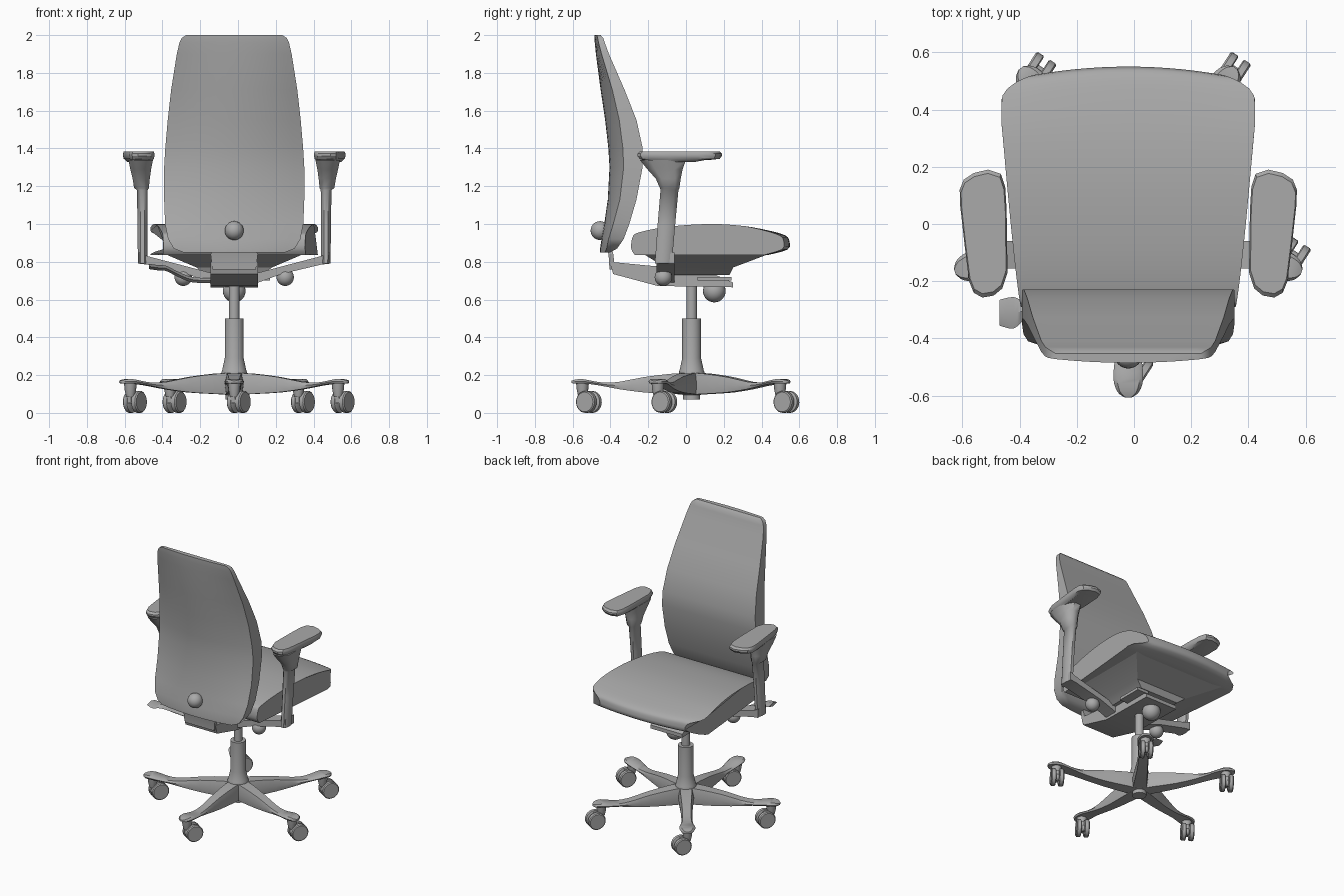
import bpy, bmesh, math
from mathutils import Vector

if "Cube" in bpy.data.objects:
    bpy.data.objects.remove(bpy.data.objects["Cube"])

CX, CY = -0.02, 0.03          # chair centreline and column position
grey = bpy.data.materials.new("mid_grey")
grey.diffuse_color = (0.40, 0.40, 0.40, 1)
grey.use_nodes = True
grey.node_tree.nodes["Principled BSDF"].inputs["Base Color"].default_value = grey.diffuse_color


def finish(name, bm, angle=35):
    bmesh.ops.remove_doubles(bm, verts=bm.verts, dist=1e-5)
    bmesh.ops.recalc_face_normals(bm, faces=bm.faces)
    me = bpy.data.meshes.new(name)
    bm.to_mesh(me)
    bm.free()
    me.materials.append(grey)
    ob = bpy.data.objects.new(name, me)
    ob.location.x = CX
    bpy.context.collection.objects.link(ob)
    bpy.ops.object.select_all(action='DESELECT')
    ob.select_set(True)
    bpy.context.view_layer.objects.active = ob
    bpy.ops.object.shade_smooth_by_angle(angle=math.radians(angle))
    return ob


def loft(name, rings, angle=35):
    """Skin a list of equal-length closed rings and cap both ends."""
    bm = bmesh.new()
    vs = [[bm.verts.new(p) for p in r] for r in rings]
    n = len(rings[0])
    for a, b in zip(vs, vs[1:]):
        for i in range(n):
            j = (i + 1) % n
            bm.faces.new((a[i], a[j], b[j], b[i]))
    bm.faces.new(vs[0])
    bm.faces.new(vs[-1])
    return finish(name, bm, angle)


def lathe(name, prof, centre, axis=(0, 0, 1), n=32):
    """Turned part: prof is (radius, distance along axis)."""
    q = Vector((0, 0, 1)).rotation_difference(Vector(axis))
    c = Vector(centre)
    return loft(name, [[c + q @ Vector((r * math.cos(a), r * math.sin(a), h))
                        for a in (2 * math.pi * i / n for i in range(n))]
                       for r, h in prof])


def ball(name, centre, r):
    bm = bmesh.new()
    bmesh.ops.create_uvsphere(bm, u_segments=24, v_segments=14, radius=r)
    bmesh.ops.translate(bm, verts=bm.verts, vec=centre)
    return finish(name, bm, 60)


def rect(x0, x1, y0, y1, z):
    return [(x0, y0, z), (x1, y0, z), (x1, y1, z), (x0, y1, z)]


def smooth(pts, per=4):
    """Catmull-Rom resampling of an open list of tuples."""
    out = []
    for i in range(len(pts) - 1):
        p = [Vector(pts[max(0, min(len(pts) - 1, i + k))]) for k in (-1, 0, 1, 2)]
        for s in range(per):
            t = s / per
            out.append(0.5 * (2 * p[1] + (p[2] - p[0]) * t
                       + (2 * p[0] - 5 * p[1] + 4 * p[2] - p[3]) * t * t
                       + (3 * p[1] - p[0] - 3 * p[2] + p[3]) * t ** 3))
    return out + [Vector(pts[-1])]


# ---- Backrest: rows of z, half width, front y, back edge y, back centre y
rows = [(0.85, .27, -.40, -.43, -.455), (0.87, .32, -.365, -.42, -.455),
        (0.92, .35, -.33, -.41, -.447), (1.0, .366, -.30, -.385, -.433),
        (1.13, .371, -.262, -.35, -.414), (1.3, .371, -.23, -.33, -.405),
        (1.4, .365, -.229, -.334, -.411), (1.55, .352, -.262, -.353, -.428),
        (1.71, .334, -.325, -.39, -.452), (1.9, .304, -.408, -.447, -.477),
        (1.96, .29, -.43, -.463, -.483), (1.985, .278, -.438, -.468, -.485),
        (2.0, .255, -.452, -.472, -.485)]
n = 14
S = [-1 + 2 * i / n for i in range(n + 1)]
rings = []
for z, hw, yf, ye, yc in rows:
    front = [(s * hw, yf, z) for s in S]
    back = [(s * hw, yc + (ye - yc) * s * s, z) for s in reversed(S)]
    rings.append(front + back)
loft("backrest", rings, 40)
ball("backrest_knob", (0, -.455, .965), .05)

# ---- Seat cushion: side profile carried across the width
prof = smooth([(-.27, .835), (-.29, .87), (-.283, .93), (-.25, .955), (-.1, .985), (.12, 1.0),
               (.3, .99), (.44, .965), (.525, .94), (.547, .91), (.538, .865), (.43, .835)], 3)


def seat_hw(y):
    w = .375 + .068 * min(1, max(0, (y + .29) / .65)) ** .8
    return w - .10 * max(0, (y - .44) / .107) ** 3


loft("seat_cushion", [[(s * seat_hw(p.x), p.x - .03 * s * s * max(0, min(1, (p.x - .3) / .2)), p.y)
                       for p in prof] for s in S], 40)
# Tapered pan under the cushion
loft("seat_pan", [rect(-.36, .36, -.22, .43, .838), rect(-.2, .2, -.11, .25, .77),
                  rect(-.15, .15, -.09, .23, .73)], 20)

# ---- Tilt mechanism and back support
side = [(-.405, .80), (-.385, .735), (-.15, .672), (.25, .665), (.25, .69), (.1, .755), (-.2, .78)]
loft("tilt_mechanism", [[(x, y, z) for y, z in side] for x in (-.125, .125)], 20)
loft("back_support", [rect(-.115, .115, -.405, -.375, .76), rect(-.125, .125, -.41, -.385, .84),
                      rect(-.10, .10, -.43, -.40, .90)], 20)
ball("tension_knob", (0, .15, .645), .06)
loft("slide_handle", [rect(.10, .19, .06, .24, .70), rect(.10, .19, .06, .24, .72)], 20)

# ---- Height lever with paddle on the left
path = smooth([(-.10, -.15, .70, .018), (-.22, -.21, .705, .02), (-.30, -.26, .735, .02),
               (-.36, -.30, .765, .03), (-.40, -.31, .768, .055), (-.45, -.31, .775, .045)], 3)
loft("height_lever", [[(p[0], p[1] - p[3], p[2]), (p[0], p[1], p[2] - .014),
                       (p[0], p[1] + p[3], p[2]), (p[0], p[1], p[2] + .014)] for p in path])

# ---- Armrests, mirrored left and right
pad = [(.425, .05), (.43, .13), (.445, .175), (.49, .19), (.54, .178), (.575, .155), (.589, .12), (.588, .07),
       (.57, -.09), (.556, -.20), (.54, -.24), (.51, -.257), (.47, -.25), (.44, -.225), (.422, -.17)]
pc = (.505, -.03)
for m, tag in ((1, "right"), (-1, "left")):
    def ring(k, z):
        return [(m * (pc[0] + (x - pc[0]) * k), pc[1] + (y - pc[1]) * k, z - (.012 if y > .1 and z < 1.34 else 0) * -1)
                for x, y in pad]
    loft(tag + "_arm_pad", [ring(.75, 1.328), ring(.95, 1.345), ring(1, 1.36), ring(1, 1.372), ring(.94, 1.385)], 30)
    # Upright: z, x range, y range, oval-cornered section
    rings = []
    for z, x0, x1, y0, y1 in ((.79, .46, .51, -.165, -.075), (1.0, .46, .512, -.15, -.057),
                              (1.18, .458, .515, -.135, -.04), (1.19, .452, .53, -.138, -.035),
                              (1.24, .447, .538, -.16, -.028), (1.29, .44, .55, -.205, -.018),
                              (1.34, .43, .56, -.245, 0)):
        a, b = (x1 - x0) * .3, (y1 - y0) * .22
        rings.append([(m * x, y, z) for x, y in (
            (x0 + a, y0), (x1 - a, y0), (x1, y0 + b), (x1, y1 - b),
            (x1 - a, y1), (x0 + a, y1), (x0, y1 - b), (x0, y0 + b))])
    loft(tag + "_arm_post", rings, 50)
    # Bracket from the mechanism up to the post
    loft(tag + "_arm_bracket", [[(m * x, -.155, z0), (m * x, -.06, z0), (m * x, -.06, z1), (m * x, -.155, z1)]
                                for x, z0, z1 in ((.10, .68, .735), (.25, .735, .775),
                                                  (.46, .785, .83), (.505, .79, .85))], 20)
    ball(tag + "_arm_knob", (m * .27, -.12, .718), .046)

# ---- Gas column and hub
lathe("column_sleeve", [(.045, .07), (.045, .095), (.068, .10), (.068, .215), (.064, .225),
                        (.05, .29), (.05, .5)], (0, CY, 0))
lathe("gas_piston", [(.028, .48), (.028, .70)], (0, CY, 0))

# ---- Five legs with twin-wheel casters
leg = [(0, .05, .095, .212), (.10, .05, .10, .208), (.25, .04, .108, .19), (.38, .036, .125, .165),
       (.46, .040, .14, .16), (.52, .049, .15, .168), (.57, .052, .155, .178),
       (.605, .044, .155, .178), (.625, .03, .156, .174), (.637, .01, .158, .17)]
leg = smooth(leg, 2)
ax = Vector((.84, -.54, 0)).normalized()       # wheel axle direction
roll = Vector((.54, .84, 0)).normalized()
for k in range(5):
    a = math.radians(270 + 72 * k)
    d, t = Vector((math.cos(a), math.sin(a), 0)), Vector((-math.sin(a), math.cos(a), 0))
    o = Vector((0, CY, 0))
    loft("base_leg_%d" % k, [[o + d * r + t * w * f + Vector((0, 0, z)) for f, z in (
        (-.85, z0), (.85, z0), (1, z0 * .5 + z1 * .5), (.75, z1), (-.75, z1), (-1, z0 * .5 + z1 * .5))]
        for r, w, z0, z1 in leg], 40)
    tip = o + d * .578
    lathe("caster_stem_%d" % k, [(.022, .085), (.03, .12), (.034, .16)], tip, n=16)
    c = tip + Vector((.024, .034, .058))
    for s in (-1, 1):
        lathe("caster_wheel_%d" % k, [(.052, .010), (.058, .014), (.058, .036), (.052, .042)],
              c, ax * s, 24)
    # Fork block between the wheels
    lathe("caster_axle_%d" % k, [(.022, -.014), (.022, .014)], c, ax, 16)
    loft("caster_fork_%d" % k, [[c + roll * u + ax * v + Vector((0, 0, h)) for u, v in (
        (-.055, -.012), (.01, -.012), (.01, .012), (-.055, .012))] for h in (-.005, .05)], 20)
